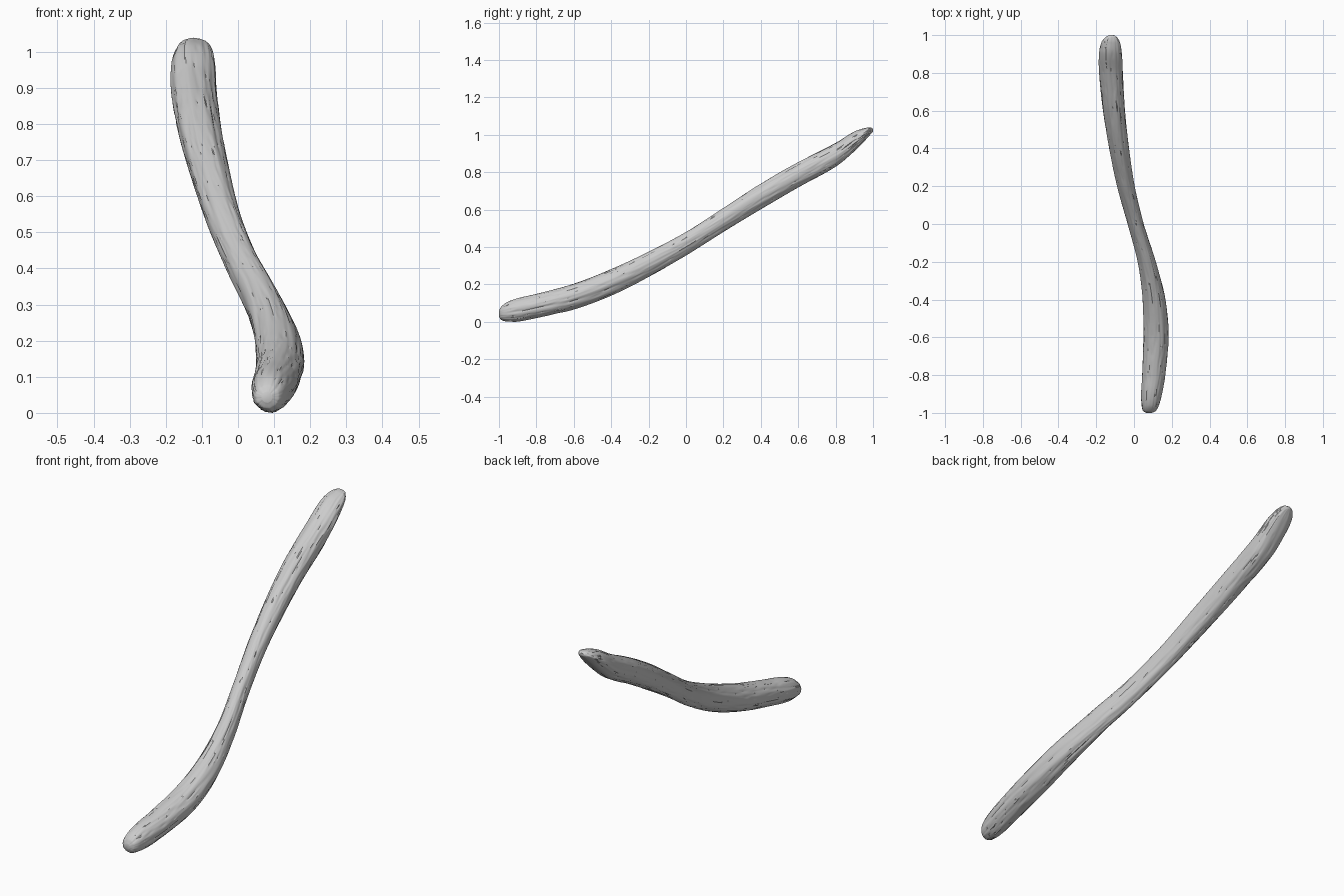
import bpy, bmesh, math
from mathutils import Vector, noise

if "Cube" in bpy.data.objects:
    bpy.data.objects.remove(bpy.data.objects["Cube"])

# stations along the stick: y, left x, right x, bottom z, top z
STATIONS = [
    (-1.00, 0.065, 0.095, 0.035, 0.065),
    (-0.99, 0.048, 0.115, 0.018, 0.085),
    (-0.96, 0.040, 0.132, 0.008, 0.110),
    (-0.90, 0.037, 0.148, 0.008, 0.133),
    (-0.80, 0.042, 0.165, 0.027, 0.156),
    (-0.60, 0.050, 0.182, 0.073, 0.211),
    (-0.40, 0.047, 0.165, 0.147, 0.288),
    (-0.20, 0.020, 0.115, 0.247, 0.380),
    (0.00, -0.035, 0.052, 0.362, 0.487),
    (0.20, -0.090, 0.003, 0.487, 0.615),
    (0.40, -0.132, -0.027, 0.608, 0.745),
    (0.60, -0.165, -0.047, 0.725, 0.860),
    (0.80, -0.184, -0.057, 0.835, 0.962),
    (0.90, -0.184, -0.062, 0.917, 1.022),
    (0.96, -0.172, -0.072, 0.978, 1.042),
    (0.99, -0.150, -0.090, 1.012, 1.044),
    (1.00, -0.130, -0.108, 1.024, 1.038),
]
STEPS, SIDES = 12, 72


def spline(a, b, c, d, t):
    # monotone-friendly cubic through b and c, with uneven spacing in y
    out = [b[0] + (c[0] - b[0]) * t]
    h = c[0] - b[0]
    for i in range(1, 5):
        m0 = (c[i] - a[i]) / max(c[0] - a[0], 1e-6) * h
        m1 = (d[i] - b[i]) / max(d[0] - b[0], 1e-6) * h
        t2, t3 = t * t, t * t * t
        out.append((2*t3 - 3*t2 + 1) * b[i] + (t3 - 2*t2 + t) * m0
                   + (3*t2 - 2*t3) * c[i] + (t3 - t2) * m1)
    return out


def bark(a, y):
    # long fine creases that run with the grain and twist slowly
    w = a + 0.5 * y
    p = Vector((2.4 * math.cos(w), 2.4 * math.sin(w), 1.6 * y))
    q = Vector((5 * math.cos(w), 5 * math.sin(w), 3.0 * y + 9))
    crease = max(0.0, 1 - 7 * abs(noise.noise(q)))
    return 1 + 0.06 * noise.noise(p) - 0.05 * crease


rows = []
n = len(STATIONS)
for k in range(n - 1):
    pts = [STATIONS[min(max(k + j, 0), n - 1)] for j in (-1, 0, 1, 2)]
    rows += [spline(*pts, s / STEPS) for s in range(STEPS)]
rows.append(STATIONS[-1])

# loft the bark-covered body and round off both ends
bm = bmesh.new()
rings = []
for y, x0, x1, z0, z1 in rows:
    ring = []
    for s in range(SIDES):
        a = 2 * math.pi * s / SIDES
        r = bark(a, y)
        ring.append(bm.verts.new(((x0 + x1) / 2 + (x1 - x0) / 2 * r * math.cos(a), y,
                                  (z0 + z1) / 2 + (z1 - z0) / 2 * r * math.sin(a))))
    rings.append(ring)
for lo, hi in zip(rings, rings[1:]):
    for s in range(SIDES):
        t = (s + 1) % SIDES
        bm.faces.new((lo[s], lo[t], hi[t], hi[s]))
bm.faces.new(rings[0])
bm.faces.new(rings[-1])
bmesh.ops.recalc_face_normals(bm, faces=bm.faces)

# rest on the ground
low = min(v.co.z for v in bm.verts)
bmesh.ops.translate(bm, verts=bm.verts, vec=(0, 0, -low))

mesh = bpy.data.meshes.new("stick")
bm.to_mesh(mesh)
bm.free()
stick = bpy.data.objects.new("stick", mesh)
bpy.context.collection.objects.link(stick)
bpy.context.view_layer.objects.active = stick
stick.select_set(True)
bpy.ops.object.shade_smooth_by_angle(angle=math.radians(40))
